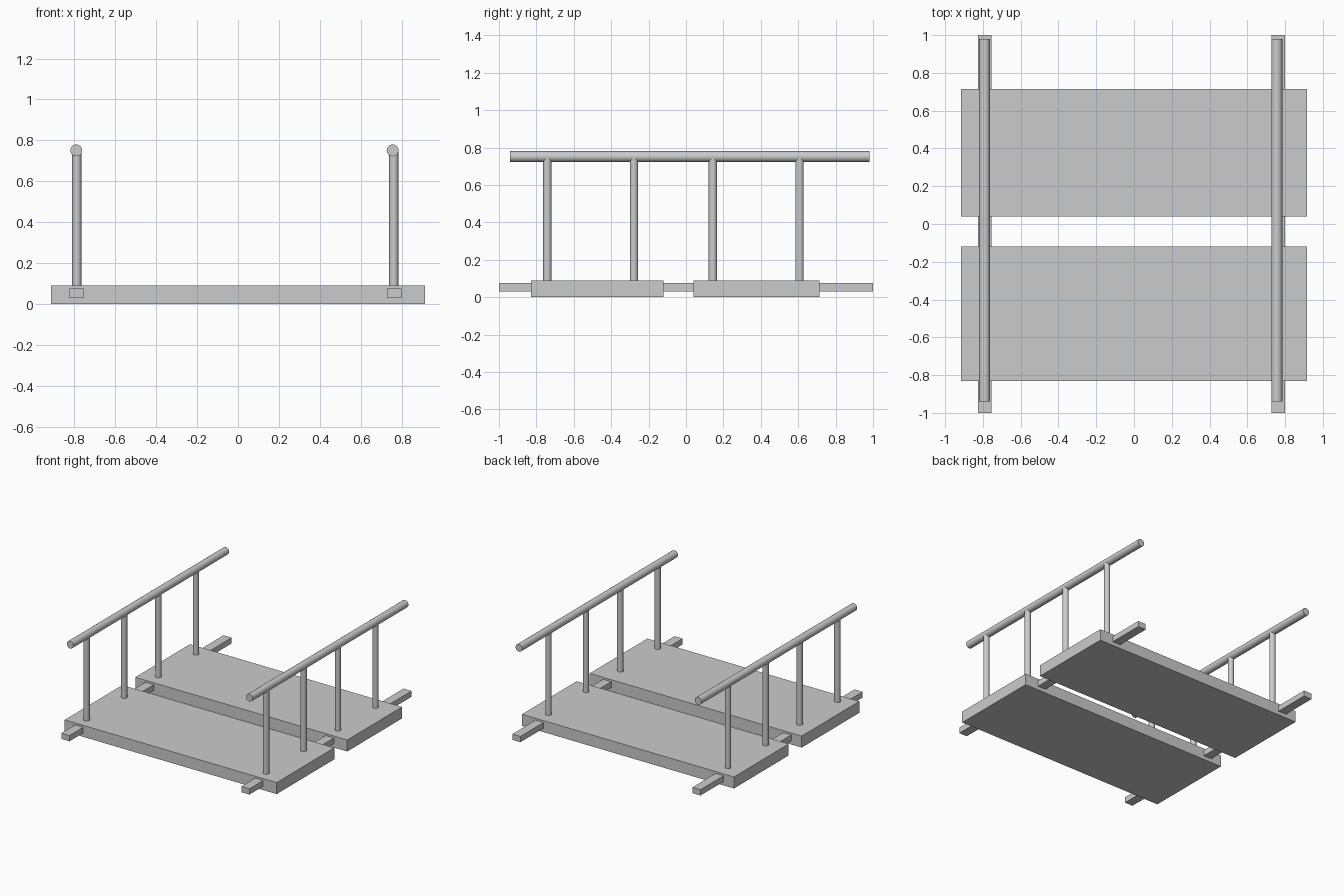
import bpy, math

if "Cube" in bpy.data.objects:
    bpy.data.objects.remove(bpy.data.objects["Cube"])


def box(name, x0, x1, y0, y1, z0, z1):
    bpy.ops.mesh.primitive_cube_add(size=1, location=((x0 + x1) / 2, (y0 + y1) / 2, (z0 + z1) / 2))
    o = bpy.context.object
    o.name = name
    o.scale = (x1 - x0, y1 - y0, z1 - z0)
    bpy.ops.object.transform_apply(location=False, rotation=False, scale=True)
    return o


def rod(name, radius, length, loc, rot=(0, 0, 0)):
    bpy.ops.mesh.primitive_cylinder_add(vertices=24, radius=radius, depth=length, location=loc, rotation=rot)
    o = bpy.context.object
    o.name = name
    bpy.ops.object.shade_smooth_by_angle()
    return o


# Deck planks
box("front_plank", -0.915, 0.915, -0.83, -0.12, 0, 0.09)
box("back_plank", -0.915, 0.915, 0.04, 0.715, 0, 0.09)

# Each side: support beam, handrail and four posts
for side, beam_x, post_x, rail_x in (("left", -0.79, -0.788, -0.791), ("right", 0.764, 0.762, 0.756)):
    box(side + "_beam", beam_x - 0.035, beam_x + 0.035, -1, 1, 0.03, 0.075)
    rod(side + "_handrail", 0.029, 1.92, (rail_x, 0.02, 0.751), (math.pi / 2, 0, 0))
    for i, y in enumerate((-0.741, -0.278, 0.144, 0.607)):
        rod(f"{side}_post_{i + 1}", 0.0225, 0.665, (post_x, y, 0.4125))
